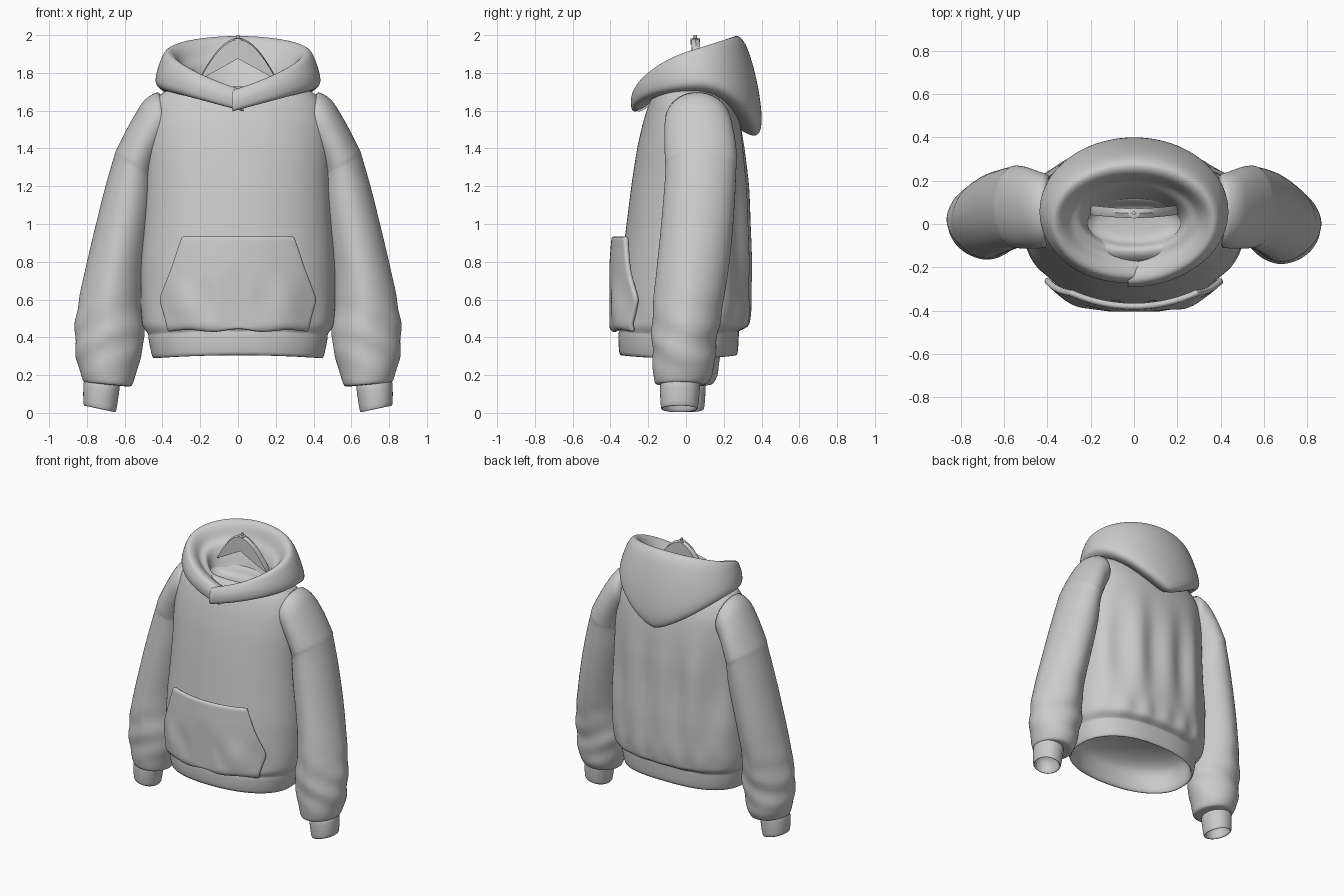
import bpy, bmesh, math
from math import sin, cos, pi

if "Cube" in bpy.data.objects:
    bpy.data.objects.remove(bpy.data.objects["Cube"])

fabric = bpy.data.materials.new("light_grey")
fabric.diffuse_color = (0.6, 0.6, 0.6, 1)
fabric.use_nodes = True
fabric.node_tree.nodes["Principled BSDF"].inputs["Base Color"].default_value = fabric.diffuse_color


def make(name, rows, closed=True, cap=False, subdiv=1, solid=0):
    """Skin a list of equal-length point rows."""
    bm = bmesh.new()
    vs = [[bm.verts.new(p) for p in r] for r in rows]
    n = len(rows[0])
    for a, b in zip(vs, vs[1:]):
        for i in range(n if closed else n - 1):
            j = (i + 1) % n
            bm.faces.new((a[i], a[j], b[j], b[i]))
    if cap:
        bm.faces.new(vs[-1])
        bm.faces.new(vs[0][::-1])
    bmesh.ops.recalc_face_normals(bm, faces=bm.faces)
    me = bpy.data.meshes.new(name)
    bm.to_mesh(me)
    bm.free()
    ob = bpy.data.objects.new(name, me)
    bpy.context.collection.objects.link(ob)
    me.materials.append(fabric)
    me.polygons.foreach_set("use_smooth", [True] * len(me.polygons))
    if solid:
        m = ob.modifiers.new("thickness", 'SOLIDIFY')
        m.thickness, m.offset = solid, 0
    if subdiv:
        m = ob.modifiers.new("smooth", 'SUBSURF')
        m.levels = m.render_levels = subdiv
    return ob


def power(v, e):
    return math.copysign(abs(v) ** e, v)


def bump(v, lo, hi):
    """Smooth hump, zero outside lo..hi."""
    return sin(pi * (v - lo) / (hi - lo)) ** 2 if lo < v < hi else 0


def lerp_table(table, z):
    for a, b in zip(table, table[1:]):
        if a[-1] <= z <= b[-1]:
            t = (z - a[-1]) / (b[-1] - a[-1])
            return [p + (q - p) * t for p, q in zip(a, b)]
    return table[-1]


# Torso: half width, front y, back y, height; rounder in front than behind
FRONT, BACK = 2.15, 2.45
body = [(.475, -.355, .28, .435), (.505, -.37, .33, .455), (.515, -.365, .345, .55),
        (.515, -.34, .345, .8), (.50, -.315, .335, 1.0), (.49, -.29, .33, 1.2),
        (.49, -.26, .31, 1.4), (.48, -.225, .285, 1.55), (.45, -.195, .25, 1.64),
        (.40, -.17, .21, 1.70), (.30, -.13, .14, 1.735)]
# Hem band with a domed lining closing the inside
hem = [(.10, -.10, .04, .53), (.28, -.22, .15, .51), (.40, -.30, .23, .46),
       (.43, -.32, .25, .42), (.43, -.32, .25, .32), (.445, -.345, .265, .30),
       (.455, -.355, .275, .31), (.475, -.36, .28, .41), (.475, -.355, .28, .43)]
neck = [(.22, -.10, .10, 1.72), (.21, -.09, .09, 1.66), (.12, -.05, .05, 1.65)]


def torso_ring(r, folds=True):
    w, yf, yb, z = r
    out = []
    for i in range(96):
        t = 2 * pi * i / 96
        e = 2 / (FRONT if cos(t) > 0 else BACK)
        x = w * power(sin(t), e)
        y = (yf + yb) / 2 - (yb - yf) / 2 * power(cos(t), e)
        if folds:
            f = bump(z, .40, 1.55)
            if cos(t) < 0:                       # long vertical back folds
                y += .018 * f * (cos(26 * x + .6 * z) - .3) * min(1, -3 * cos(t))
            f2 = bump(z, .40, .62)               # gathers above the hem
            y += -.010 * f2 * cos(t) * cos(40 * x)
        out.append((x, y, z - .02 * (abs(x) / .5) ** 2 * (z < .44)))
    return out


zs = [.435, .455, .48, .52] + [.58 + .07 * k for k in range(14)] + \
     [1.55, 1.6, 1.64, 1.67, 1.70, 1.735]
rows = [torso_ring(r, False) for r in hem]
rows += [torso_ring(lerp_table(body, z)) for z in zs]
rows += [torso_ring(r, False) for r in neck]
make("torso", rows, cap=True)

# Sleeves: outer x,z, inner x,z, centre y, depth radius
sleeve = [(.40, 1.715, .36, 1.45, .06, .165), (.495, 1.665, .40, 1.38, .065, .18),
          (.573, 1.535, .43, 1.32, .075, .19), (.647, 1.39, .445, 1.26, .08, .192),
          (.653, 1.37, .445, 1.24, .08, .187), (.703, 1.2, .445, 1.12, .072, .19),
          (.76, .97, .475, .92, .055, .192), (.805, .78, .50, .74, .035, .192),
          (.84, .62, .51, .60, .015, .188), (.862, .48, .50, .46, 0, .18),
          (.866, .38, .493, .37, -.01, .172), (.857, .29, .52, .28, -.012, .165),
          (.837, .215, .54, .20, -.015, .16), (.82, .165, .56, .14, -.025, .14),
          (.80, .16, .60, .14, -.028, .11)]
cuff = [(.80, .18, .645, .16, -.03, .09), (.815, .175, .625, .145, -.03, .105),
        (.82, .15, .627, .12, -.032, .107), (.82, .05, .643, .015, -.035, .10),
        (.815, .035, .648, .0, -.035, .095), (.805, .04, .658, .005, -.035, .085),
        (.80, .15, .66, .12, -.035, .08)]


def tube(rings, side, wrinkle):
    out = []
    for xo, zo, xi, zi, yc, r in rings:
        cx, cz = (xo + xi) / 2, (zo + zi) / 2
        e = 1 + .12 * bump(cz, .1, 1.1) if wrinkle else .95
        row = []
        for i in range(40):
            t = 2 * pi * i / 40
            k = 1
            if wrinkle:                          # slanted creases on the forearm
                k += .05 * bump(cz, .1, .75) * sin(38 * cz + 3 * cos(t) + 2 * sin(t))
            c, s = k * power(cos(t), e), k * power(sin(t), e)
            y = yc + r * s + (.035 * max(0, 1 - cz) if side < 0 else 0)
            row.append((side * (cx + (xo - xi) / 2 * c), y, cz + (zo - zi) / 2 * c))
        out.append(row)
    return out


def densify(rings, n):
    out = []
    for a, b in zip(rings, rings[1:]):
        out += [[p + (q - p) * k / n for p, q in zip(a, b)] for k in range(n)]
    return out + [rings[-1]]


for side, tag in ((1, "right"), (-1, "left")):
    make(tag + "_sleeve", tube(densify(sleeve, 2), side, True), cap=True)
    make(tag + "_cuff", tube(cuff, side, False), cap=True)

# Hood: half width, front y, back y, front z, side z, back z, back sharpness, tilt
hood = [(.34, -.19, .28, 1.64, 1.70, 1.50, 1.3, 0), (.40, -.25, .355, 1.60, 1.705, 1.455, 1.3, 0),
        (.432, -.28, .398, 1.605, 1.73, 1.475, 1.4, 0), (.44, -.285, .405, 1.64, 1.76, 1.58, 1.6, 0),
        (.428, -.285, .378, 1.67, 1.82, 1.76, 2, .03), (.405, -.272, .33, 1.70, 1.88, 1.93, 2, .07),
        (.388, -.26, .295, 1.715, 1.91, 1.985, 2, .08), (.365, -.24, .27, 1.72, 1.92, 2.0, 2, .08),
        (.335, -.20, .235, 1.71, 1.90, 1.985, 2, .08), (.31, -.18, .215, 1.69, 1.86, 1.94, 2, .07),
        (.29, -.16, .20, 1.675, 1.83, 1.89, 2, .06), (.25, -.125, .17, 1.67, 1.82, 1.86, 2, .05),
        (.23, -.115, .145, 1.665, 1.77, 1.80, 2, .03), (.215, -.10, .11, 1.66, 1.70, 1.70, 2, 0)]
LAP = .07
rows = []
for w, yf, yb, zf, zm, zb, p, m in hood:
    row = []
    for i in range(73):
        t = -LAP + (2 * pi + 2 * LAP) * i / 72
        s, c = sin(t), cos(t)
        side = s if t < pi else -s
        if c > 0:
            z = zm - m * c + (1 - side) * (zf - zm + m)
        else:
            z = zm - m * c + (1 - abs(s) ** p) * (zb - zm - m)
        y = (yf + yb) / 2 - (yb - yf) / 2 * c
        y -= .008 * max(0, 1 - (t + LAP) / .7)            # overlapping lapel
        y += .012 * max(0, 1 - (2 * pi + LAP - t) / .7)
        row.append((w * s, y, z))
    rows.append(row)
make("hood", rows, closed=False, subdiv=2)

# Kangaroo pocket: half width by height, draped over the torso front
outline = [(.37, .435), (.39, .52), (.415, .60), (.385, .68), (.35, .77),
           (.32, .86), (.295, .935)]
rows = []
for k in range(21):
    z = .435 + .5 * k / 20
    hw = lerp_table(outline, min(z, .935))[0]
    row = []
    for i in range(41):
        u = -1 + i / 20
        x = hw * u
        w, yf, yb, _ = lerp_table(body, z)
        y = (yf + yb) / 2 - (yb - yf) / 2 * max(0, 1 - (abs(x) / w) ** FRONT) ** (1 / FRONT)
        pull = .022 + .022 * (z - .435) / .5 + .012 * bump(u, -1.2, 1.2)
        pull += .012 * bump(z, .38, .75) * cos(24 * x + 5 * (z - .5))
        row.append((x, max(y - pull, -.39), z + .008 * cos(24 * x) * (k == 0)))
    rows.append(row)
make("pocket", rows, closed=False, solid=.03)

# Hanger: arched shoulders over a chevron underside
rows = []
for i in range(25):
    u = -1 + i / 12
    x, y, d = .2 * u, .05 + .015 * u * u, .022
    zt = 1.775 + .21 * max(0, cos(u * pi / 2)) ** .9
    zl = 1.765 + .11 * (1 - abs(u))
    rows.append([(x, y - d, zl), (x, y + d, zl), (x, y + d, zt - .01),
                 (x, y, zt), (x, y - d, zt - .01)])
make("hanger", rows, cap=True, subdiv=0).select_set(True)
rows = [[(r * cos(pi * i / 6), .05 + r * sin(pi * i / 6), z) for i in range(12)]
        for r, z in ((.025, 1.95), (.025, 1.982), (.009, 1.984), (.009, 2.0))]
make("hanger_stem", rows, cap=True, subdiv=0).select_set(True)
for ob in bpy.context.selected_objects:
    bpy.context.view_layer.objects.active = ob
bpy.ops.object.shade_smooth_by_angle(angle=math.radians(35))
